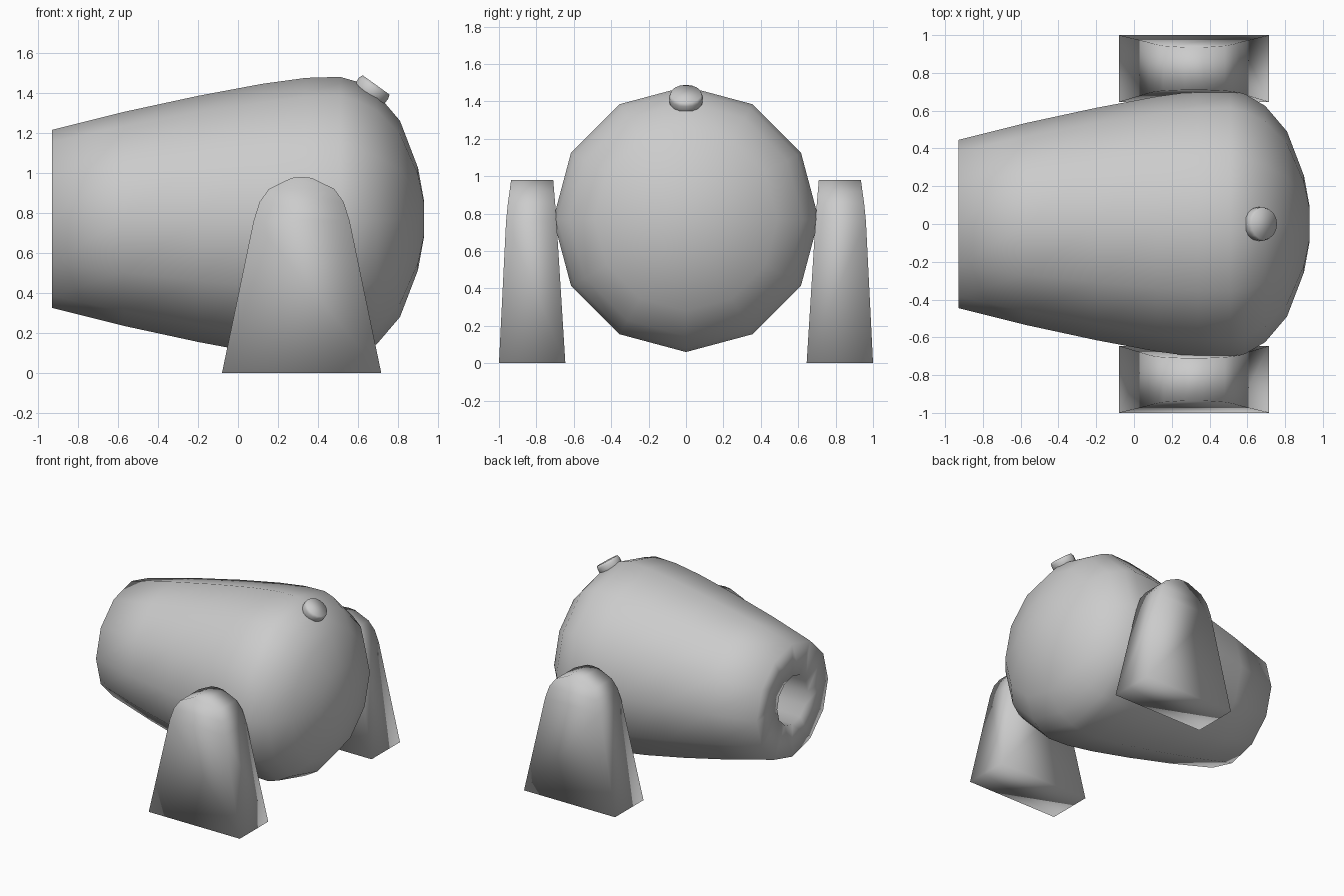
import bpy, bmesh
from math import sin, cos, pi
from mathutils import Vector

if "Cube" in bpy.data.objects:
    bpy.data.objects.remove(bpy.data.objects["Cube"])


def finish(name, bm):
    bmesh.ops.recalc_face_normals(bm, faces=bm.faces)
    for f in bm.faces:
        f.smooth = True
    mesh = bpy.data.meshes.new(name)
    bm.to_mesh(mesh)
    bm.free()
    ob = bpy.data.objects.new(name, mesh)
    bpy.context.collection.objects.link(ob)
    return ob


def lathe(name, profile, sides):
    """Spin (position, radius) pairs about local x, capping both ends."""
    bm = bmesh.new()
    rings = [[bm.verts.new((x, r * sin(2 * pi * i / sides), r * cos(2 * pi * i / sides)))
              for i in range(sides)] for x, r in profile]
    for a, b in zip(rings, rings[1:]):
        for i in range(sides):
            j = (i + 1) % sides
            bm.faces.new((a[i], a[j], b[j], b[i]))
    bm.faces.new(rings[0])
    bm.faces.new(rings[-1])
    return finish(name, bm)


# Barrel: bore, flat muzzle ring, swelling body, rounded breech
barrel = lathe("barrel", [
    (-0.33, 0.19), (-0.93, 0.19), (-0.93, 0.445), (-0.57, 0.535), (-0.2, 0.615),
    (0.12, 0.675), (0.34, 0.705), (0.51, 0.71), (0.59, 0.687), (0.695, 0.625),
    (0.81, 0.49), (0.9, 0.255), (0.93, 0.09)], 12)
barrel.location.z = 0.77

# Fuse nub on the breech, tilted back
nub = lathe("fuse_nub", [(-0.1, 0.088), (-0.02, 0.09), (0.0, 0.083)], 16)
axis = Vector((0.58, 0, 0.81))
nub.rotation_euler = axis.to_track_quat('X', 'Z').to_euler()
nub.location = (0.69, 0, 1.44)

# Side supports: tapered arch slabs; half profile as (half width, height)
half = [(0.398, 0), (0.24, 0.76), (0.21, 0.855), (0.163, 0.92), (0.05, 0.975)]
arch = half + [(0, 0.98)] + [(-w, z) for w, z in reversed(half)]


def slab_y(z):
    """Inner and outer y of the slab at height z."""
    if z < 0.8:
        t = z / 0.8
        return 0.645 + 0.05 * t, 1.0 - 0.04 * t
    t = (z - 0.8) / 0.18
    return 0.695 + 0.015 * t, 0.96 - 0.025 * t


for side, name in ((-1, "front_support"), (1, "back_support")):
    bm = bmesh.new()
    inner = [bm.verts.new((0.318 + w, side * slab_y(z)[0], z)) for w, z in arch]
    outer = [bm.verts.new((0.318 + w, side * slab_y(z)[1], z)) for w, z in arch]
    n = len(arch)
    for i in range(n):
        j = (i + 1) % n
        bm.faces.new((inner[i], inner[j], outer[j], outer[i]))
    # horizontal strips across each slab face
    for loop in (inner, outer):
        for i in range(len(half) - 1):
            bm.faces.new((loop[i], loop[i + 1], loop[n - 2 - i], loop[n - 1 - i]))
        k = len(half)
        bm.faces.new((loop[k - 1], loop[k], loop[k + 1]))
    finish(name, bm)
